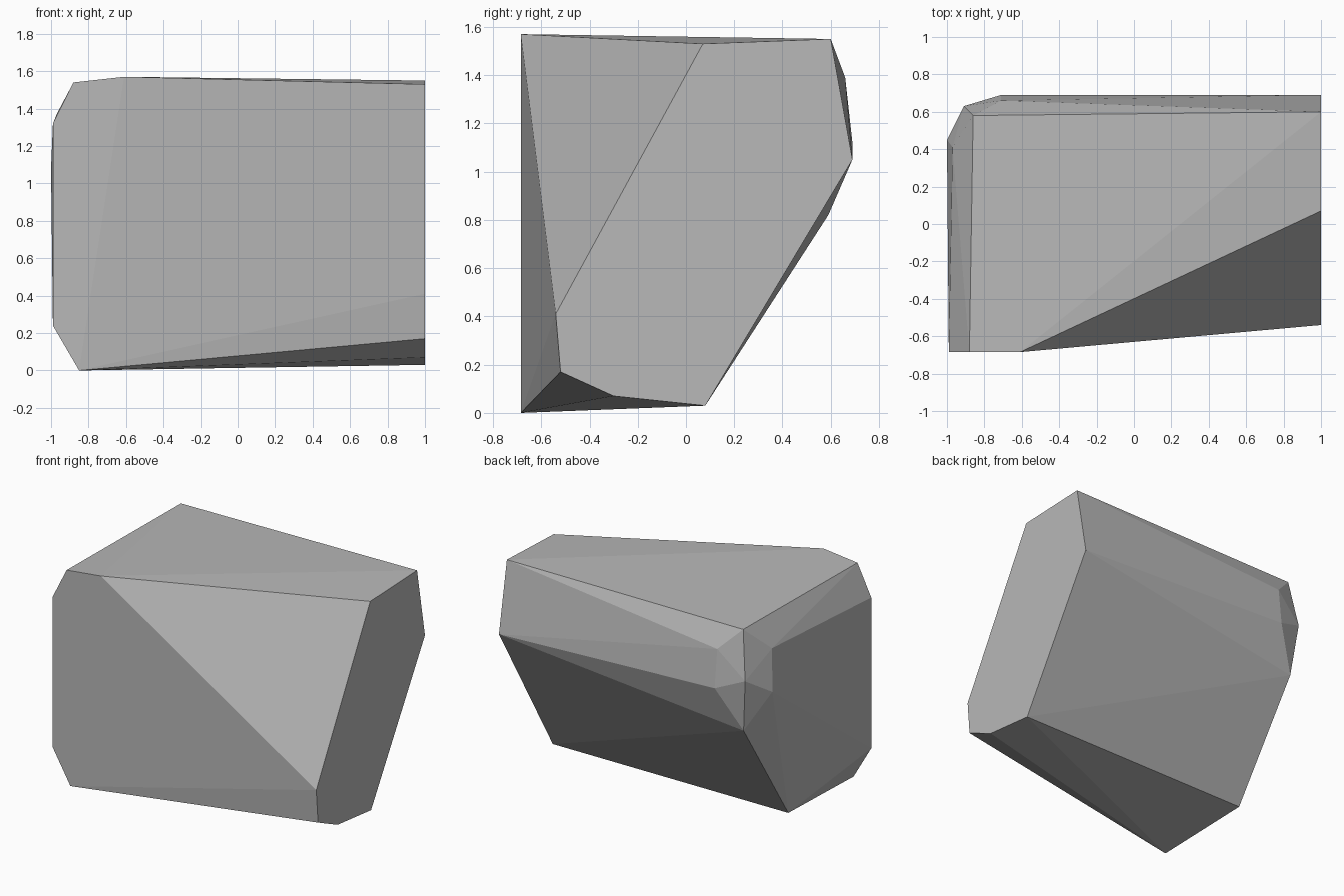
import bpy
import bmesh

cube = bpy.data.objects.get("Cube")
if cube:
    bpy.data.objects.remove(cube, do_unlink=True)

# Stone colour
stone = bpy.data.materials.new("stone_grey")
stone.use_nodes = True
colour = (0.48, 0.48, 0.48, 1)
stone.diffuse_color = colour
bsdf = stone.node_tree.nodes["Principled BSDF"]
bsdf.inputs["Base Color"].default_value = colour
bsdf.inputs["Roughness"].default_value = 0.9

# Cleanly split end, as a y, z profile at x = 1
split_end = [(0.07, 1.53), (0.6, 1.55), (0.69, 1.05), (0.08, 0.03),
             (-0.3, 0.07), (-0.52, 0.17), (-0.54, 0.41)]
corners = [(1, y, z) for y, z in split_end]

# Flat front face outline, as an x, z profile
front_outline = [(-0.61, 1.57), (-0.88, 1.54), (-0.99, 1.32),
                 (-0.99, 0.24), (-0.85, 0)]
corners += [(x, -0.685, z) for x, z in front_outline]

# Chipped back corner and lower back edge
corners += [(-0.86, 0.58, 1.54), (-0.71, 0.66, 1.39), (-0.71, 0.69, 1.12),
            (-0.91, 0.63, 1.2), (-0.97, 0.41, 1.37), (-1, 0.45, 1.08),
            (-0.87, 0.59, 0.82), (-0.86, 0.07, 0.03)]

# Faceted boulder: wrap the corners in flat faces
bm = bmesh.new()
for co in corners:
    bm.verts.new(co)
bmesh.ops.convex_hull(bm, input=bm.verts)
bmesh.ops.dissolve_limit(bm, angle_limit=0.005, verts=bm.verts, edges=bm.edges)
bmesh.ops.recalc_face_normals(bm, faces=bm.faces)
mesh = bpy.data.meshes.new("boulder")
bm.to_mesh(mesh)
bm.free()
mesh.materials.append(stone)
boulder = bpy.data.objects.new("boulder", mesh)
bpy.context.collection.objects.link(boulder)
